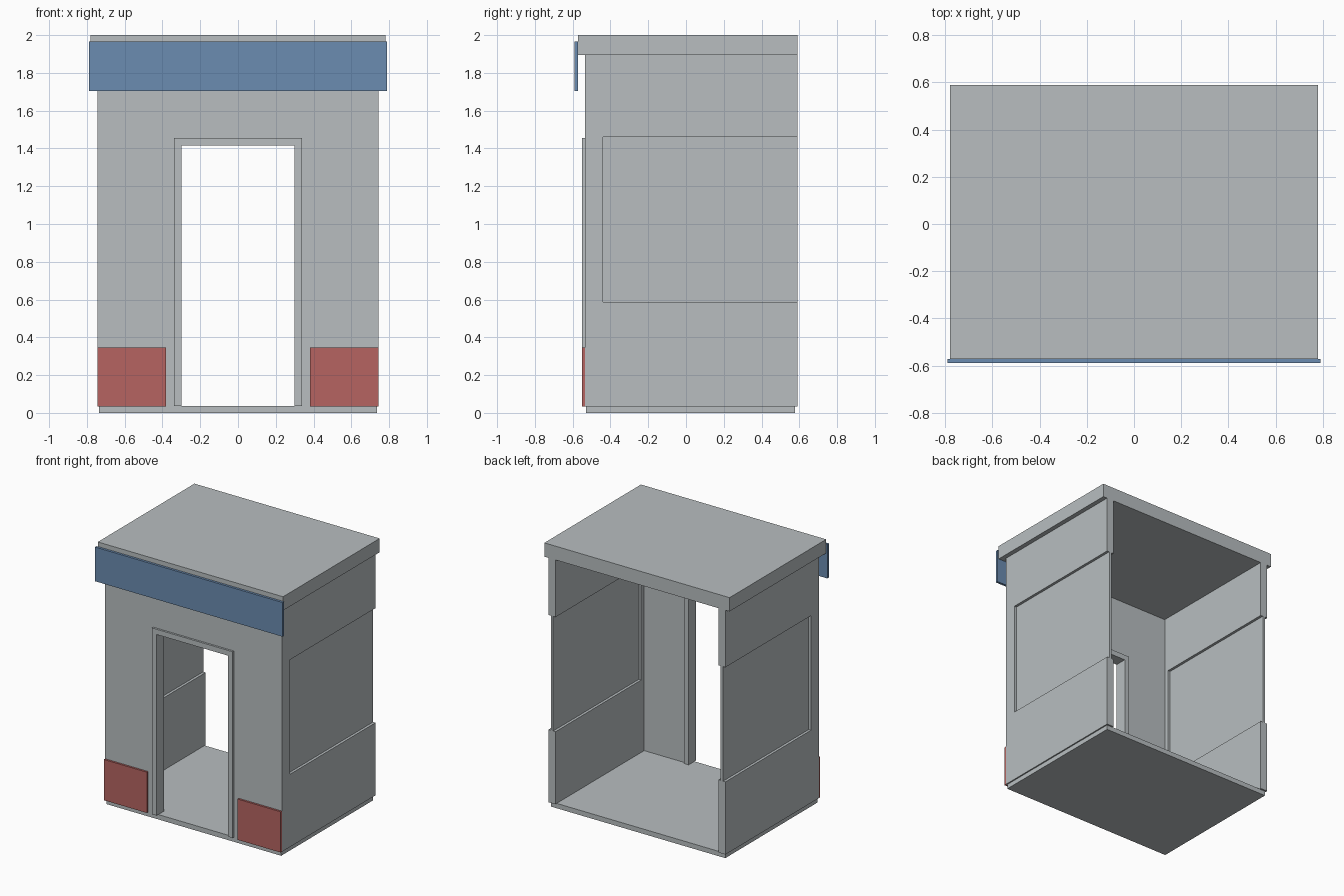
import bpy, bmesh
from mathutils import Vector

if "Cube" in bpy.data.objects:
    bpy.data.objects.remove(bpy.data.objects["Cube"])


def mat(name, rgb):
    m = bpy.data.materials.new(name)
    lin = [((c / 255 + 0.055) / 1.055) ** 2.4 for c in rgb]
    m.diffuse_color = (*lin, 1)
    m.use_nodes = True
    m.node_tree.nodes["Principled BSDF"].inputs["Base Color"].default_value = m.diffuse_color
    return m


GREY = mat("light grey", (184, 190, 192))
BLUE = mat("sign blue", (107, 140, 177))
RED = mat("panel red", (182, 100, 97))


def extrude(name, pts, axis, a, b, material):
    """Extrude a 2D profile along x or y (other coordinate first, then z)."""
    bm = bmesh.new()
    vs = [bm.verts.new((a, u, z) if axis == "x" else (u, a, z)) for u, z in pts]
    face = bm.faces.new(vs)
    out = bmesh.ops.extrude_face_region(bm, geom=[face])
    d = Vector((b - a, 0, 0)) if axis == "x" else Vector((0, b - a, 0))
    bmesh.ops.translate(bm, vec=d, verts=[g for g in out["geom"] if isinstance(g, bmesh.types.BMVert)])
    bmesh.ops.recalc_face_normals(bm, faces=bm.faces)
    me = bpy.data.meshes.new(name)
    bm.to_mesh(me)
    bm.free()
    me.materials.append(material)
    ob = bpy.data.objects.new(name, me)
    bpy.context.collection.objects.link(ob)
    return ob


def box(name, x0, x1, y0, y1, z0, z1, material):
    return extrude(name, [(x0, z0), (x1, z0), (x1, z1), (x0, z1)], "y", y0, y1, material)


def arch(w, h, z0, W, H):
    """Outline of an inverted U: opening half width w and height h."""
    return [(-W, z0), (-W, H), (W, H), (W, z0), (w, z0), (w, h), (-w, h), (-w, z0)]


# Floor, roof and sign board
box("floor", -0.735, 0.735, -0.53, 0.577, 0, 0.037, GREY)
box("roof", -0.78, 0.78, -0.572, 0.59, 1.895, 2.0, GREY)
box("sign_board", -0.79, 0.79, -0.59, -0.572, 1.705, 1.965, BLUE)

# Front wall with doorway, and the frame standing proud on both sides
extrude("front_wall", arch(0.32, 1.435, 0.035, 0.745, 1.895), "y", -0.535, -0.475, GREY)
extrude("door_frame", arch(0.30, 1.415, 0.037, 0.34, 1.455), "y", -0.55, -0.46, GREY)

# Side walls with a window opening to the back edge, thin panes, red plates
side = [(-0.475, 0.035), (0.59, 0.035), (0.59, 0.588), (-0.44, 0.588),
        (-0.44, 1.46), (0.59, 1.46), (0.59, 1.895), (-0.475, 1.895)]
for s, tag in ((-1, "left"), (1, "right")):
    extrude(tag + "_side_wall", side, "x", s * 0.685, s * 0.745, GREY)
    extrude(tag + "_side_pane", [(-0.44, 0.588), (0.59, 0.588), (0.59, 1.46), (-0.44, 1.46)],
            "x", s * 0.705, s * 0.725, GREY)
    x0, x1 = sorted((s * 0.382, s * 0.745))
    box(tag + "_front_plate", x0, x1, -0.55, -0.535, 0.035, 0.345, RED)
